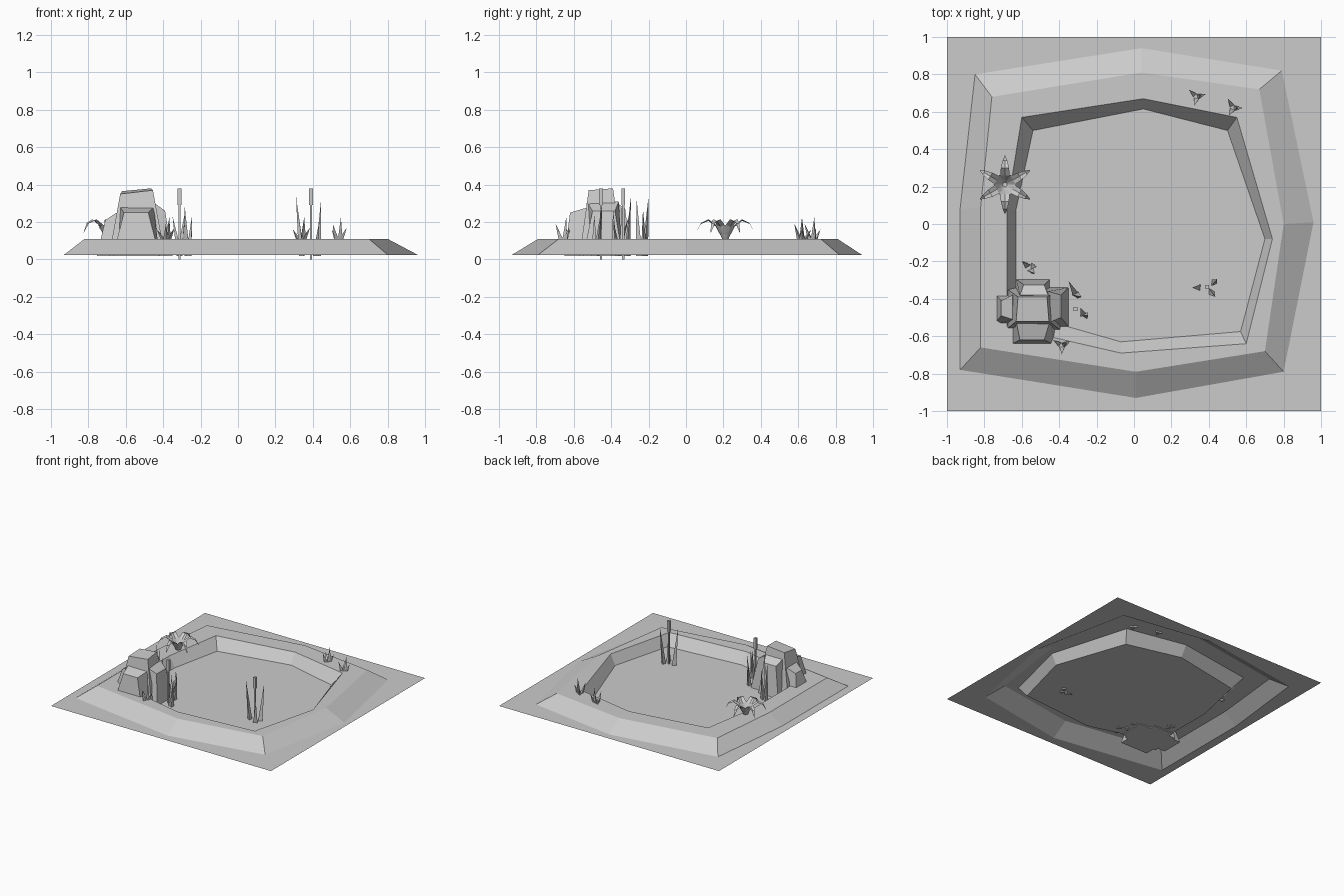
import bpy, bmesh, math
from mathutils import Vector

if "Cube" in bpy.data.objects:
    bpy.data.objects.remove(bpy.data.objects["Cube"])

LOW, HIGH = 0.025, 0.11


def make(name, verts, faces):
    me = bpy.data.meshes.new(name)
    me.from_pydata([tuple(v) for v in verts], [], faces)
    bm = bmesh.new()
    bm.from_mesh(me)
    bmesh.ops.recalc_face_normals(bm, faces=bm.faces)
    bm.to_mesh(me)
    bm.free()
    ob = bpy.data.objects.new(name, me)
    bpy.context.collection.objects.link(ob)
    return ob


# ground sheet, raised bank and pond floor: rings of eight points stepped inward
rings = [
    ([(-1, -1), (0, -1), (1, -1), (1, 0), (1, 1), (0, 1), (-1, 1), (-1, 0)], LOW),
    ([(-.93, -.78), (.01, -.93), (.80, -.79), (.96, .01),
      (.79, .82), (.04, .94), (-.85, .80), (-.93, .08)], LOW),
    ([(-.82, -.66), (.01, -.79), (.70, -.68), (.80, 0),
      (.67, .72), (.04, .81), (-.76, .68), (-.82, .09)], HIGH),
    ([(-.68, -.55), (-.07, -.69), (.60, -.64), (.74, -.08),
      (.55, .57), (.05, .67), (-.60, .57), (-.68, .08)], HIGH),
    ([(-.63, -.47), (-.07, -.63), (.57, -.575), (.70, -.08),
      (.50, .50), (.05, .615), (-.54, .50), (-.63, .08)], LOW)]


def ring_faces(a, n=8):
    return [(a + i, a + (i + 1) % n, a + n + (i + 1) % n, a + n + i) for i in range(n)]


def loft(name, rs):
    verts = [(x, y, z) for pts, z in rs for x, y in pts]
    return make(name, verts, [f for k in range(len(rs) - 1) for f in ring_faces(8 * k)])


loft("ground", rings[:2])
loft("bank", rings[1:])
make("pond_water", [(x, y, LOW) for x, y in rings[4][0]], [tuple(range(8))])


# rock: a tall core with a tapered block pushed out of every side
def rock(name, base, top):
    x0, x1, y0, y1 = base
    verts = [(x0, y0, .018), (x1, y0, .018), (x1, y1, .018), (x0, y1, .018)] + top
    return make(name, verts, [(3, 2, 1, 0), (4, 5, 6, 7)] + ring_faces(0, 4))


rock("rock_core", (-.69, -.39, -.57, -.34),
     [(-.63, -.52, .35), (-.455, -.52, .37), (-.465, -.39, .38), (-.62, -.39, .365)])
rock("rock_front", (-.67, -.42, -.65, -.45),
     [(-.61, -.62, .25), (-.48, -.62, .25), (-.45, -.52, .28), (-.63, -.52, .28)])
rock("rock_back", (-.63, -.45, -.45, -.295),
     [(-.61, -.38, .31), (-.46, -.38, .31), (-.48, -.325, .27), (-.59, -.325, .27)])
rock("rock_left", (-.755, -.6, -.54, -.36),
     [(-.71, -.49, .21), (-.65, -.51, .25), (-.65, -.38, .25), (-.71, -.41, .21)])
rock("rock_right", (-.5, -.35, -.55, -.34),
     [(-.46, -.53, .31), (-.39, -.50, .26), (-.39, -.38, .26), (-.46, -.36, .31)])


# three sided spike used for reeds and grass
def spike(name, base, tip, w, turn=0):
    b = Vector(base)
    verts = [b + Vector((w * math.cos(turn + k * math.tau / 3),
                         w * math.sin(turn + k * math.tau / 3), 0)) for k in range(3)]
    return make(name, verts + [Vector(tip)], [(0, 2, 1), (0, 1, 3), (1, 2, 3), (2, 0, 3)])


reeds = [((.345, -.34), (.31, -.34, .34), 1), ((.425, -.315), (.445, -.295, .33), 2),
         ((.41, -.36), (.435, -.39, .21), 0),
         ((-.315, -.37), (-.35, -.305, .23), 2), ((-.31, -.38), (-.28, -.39, .27), 1),
         ((-.275, -.48), (-.285, -.45, .28), 0), ((-.26, -.49), (-.245, -.49, .24), 1),
         ((-.57, -.22), (-.60, -.20, .34), 0), ((-.55, -.25), (-.53, -.265, .33), 1),
         ((-.54, -.225), (-.52, -.23, .27), 2)]
for (x, y), tip, t in reeds:
    spike("reed_blade", (x, y, .018), tip, .02, t)


# cattails: thin square stem with a thicker head
def post(name, x, y, z0, z1, w):
    bm = bmesh.new()
    bmesh.ops.create_cube(bm, size=1)
    for v in bm.verts:
        v.co = Vector((x + v.co.x * w, y + v.co.y * w, (z0 + z1) / 2 + v.co.z * (z1 - z0)))
    me = bpy.data.meshes.new(name)
    bm.to_mesh(me)
    bm.free()
    bpy.context.collection.objects.link(bpy.data.objects.new(name, me))


for x, y in [(-.313, -.455), (.39, -.335)]:
    post("cattail_stem", x, y, 0, .3, .012)
    post("cattail_head", x, y, .29, .38, .02)

# grass tufts on the bank
for x, y, turn in [(.335, .68, .3), (.53, .62, 0), (-.385, -.65, .5)]:
    for k, (r, h) in enumerate([(.04, .17), (.045, .16), (.035, .19), (.008, .225)]):
        a = turn + k * math.tau / 3
        d = Vector((math.cos(a), math.sin(a), 0))
        b = Vector((x, y, .1)) + d * .012
        spike("grass_tuft", b, b + d * r + Vector((0, 0, h - .1)), .018, a)


# leafy plant: creased leaves that arch outward
def leaf(name, a, path):
    d, s = Vector((math.cos(a), math.sin(a), 0)), Vector((-math.sin(a), math.cos(a), 0))
    c, up = Vector((-.69, .21, 0)), Vector((0, 0, 1))
    verts, faces = [], []
    for r, z, w in path:
        m = c + d * r + up * z
        verts += [m + s * w, m - up * w * .4, m - s * w]
    for k in range(len(path) - 1):
        i = 3 * k
        faces += [(i, i + 1, i + 4, i + 3), (i + 1, i + 2, i + 5, i + 4)]
    make(name, verts, faces)


for k in range(6):
    a = math.radians(30 + 60 * k)
    leaf("plant_outer_leaf", a,
         [(.01, .105, .012), (.05, .185, .025), (.09, .215, .022), (.13, .195, .012), (.155, .145, .002)])
    leaf("plant_inner_leaf", a + math.pi / 6,
         [(.005, .105, .012), (.035, .15, .016), (.06, .185, .002)])
